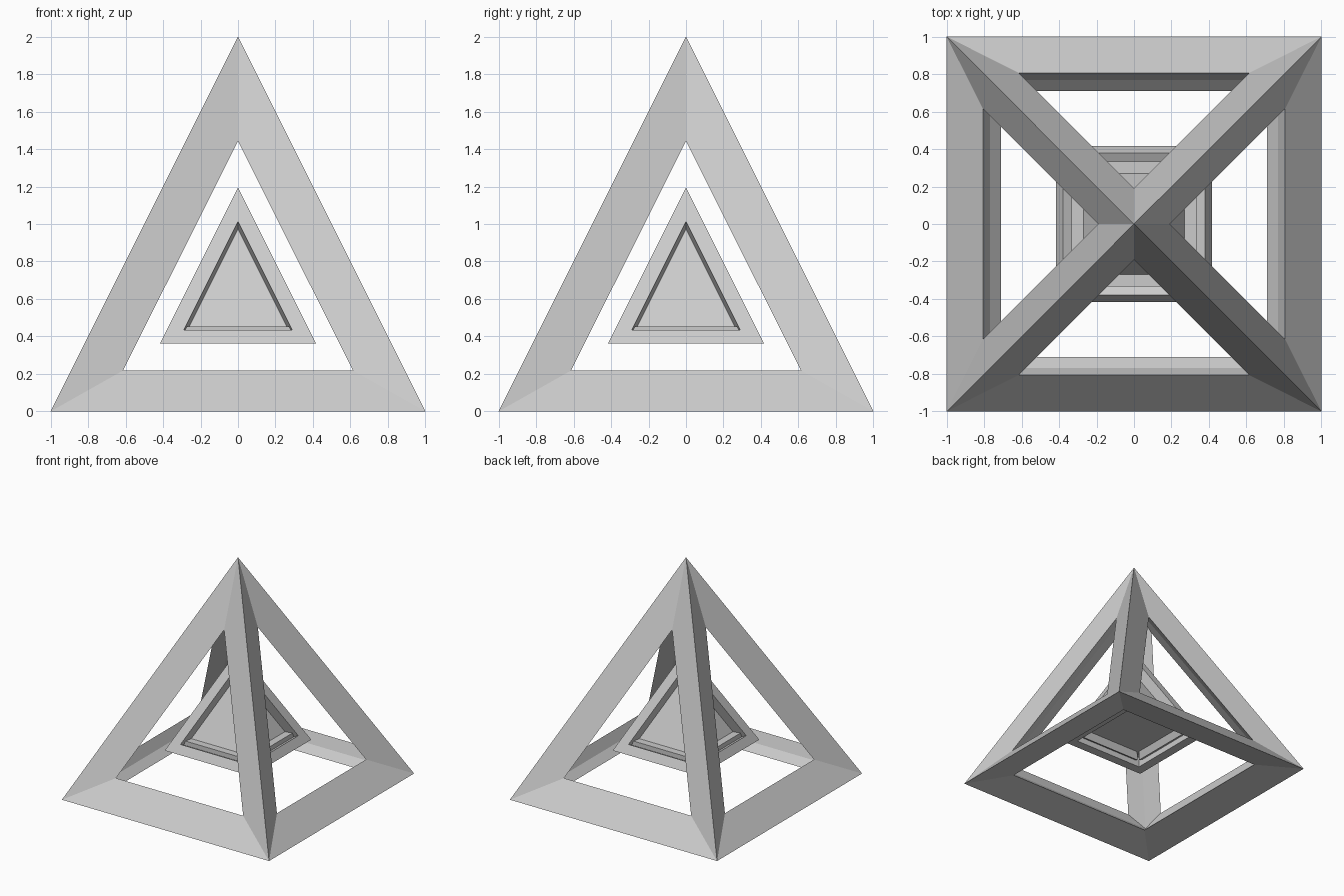
import bpy, bmesh

if "Cube" in bpy.data.objects:
    bpy.data.objects.remove(bpy.data.objects["Cube"])

def pyramid(name, half, z0, height):
    """Square pyramid with a single quad base; returns object and open bmesh."""
    bm = bmesh.new()
    base = [bm.verts.new((x * half, y * half, z0)) for x, y in ((-1, -1), (1, -1), (1, 1), (-1, 1))]
    tip = bm.verts.new((0, 0, z0 + height))
    bm.faces.new(base[::-1])
    for i in range(4):
        bm.faces.new((base[i], base[(i + 1) % 4], tip))
    bm.normal_update()
    ob = bpy.data.objects.new(name, bpy.data.meshes.new(name))
    bpy.context.collection.objects.link(ob)
    return ob, bm

# Outer open frame: beams along every edge, thickness going inward
frame, bm = pyramid("outer_frame", 1.0, 0.0, 2.0)
bm.to_mesh(frame.data)
bm.free()
wire = frame.modifiers.new("beams", 'WIREFRAME')
wire.thickness = 0.35
wire.offset = -1
wire.use_even_offset = True
wire.use_replace = True

# Inner core: each face has a flat rim and a panel pushed straight in
core, bm = pyramid("inner_core", 0.416, 0.362, 0.832)
panels = list(bm.faces)
bmesh.ops.inset_individual(bm, faces=panels, thickness=0.082, depth=0, use_even_offset=True)
bm.normal_update()
bmesh.ops.inset_individual(bm, faces=panels, thickness=0, depth=-0.09)
bm.to_mesh(core.data)
bm.free()
